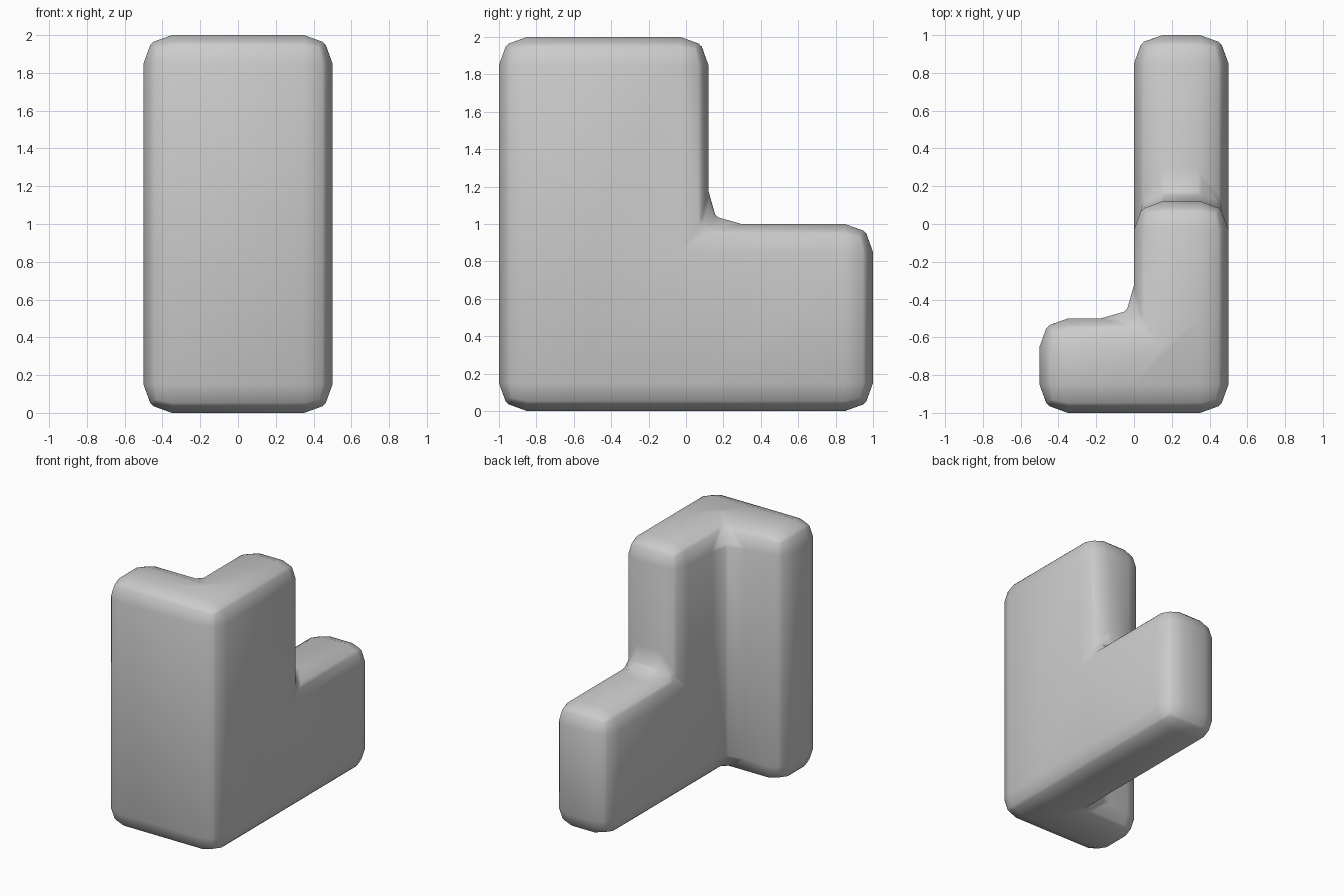
import bpy, bmesh, math

if "Cube" in bpy.data.objects:
    bpy.data.objects.remove(bpy.data.objects["Cube"])

# Grid planes of the stepped block and the cells that are filled
XS = [-0.5, 0.0, 0.5]
YS = [-1.0, -0.5, 0.12, 1.0]
ZS = [0.0, 1.0, 2.0]
CELLS = ([(0, 0, k) for k in range(2)]              # side wing, full height
         + [(1, j, k) for j in range(2) for k in range(2)]   # tall body
         + [(1, 2, 0)])                             # low rear step

bm = bmesh.new()
verts = {}


def corner(i, j, k):
    if (i, j, k) not in verts:
        verts[i, j, k] = bm.verts.new((XS[i], YS[j], ZS[k]))
    return verts[i, j, k]


# Outer skin: a face wherever a filled cell meets an empty one
for cell in CELLS:
    for axis in range(3):
        for side in (0, 1):
            near = list(cell)
            near[axis] += 2 * side - 1
            if tuple(near) in CELLS:
                continue
            u, v = (axis + 1) % 3, (axis + 2) % 3
            ring = []
            for a, b in ((0, 0), (1, 0), (1, 1), (0, 1)):
                p = list(cell)
                p[axis] += side
                p[u] += a
                p[v] += b
                ring.append(corner(*p))
            bm.faces.new(ring if side else ring[::-1])
bmesh.ops.dissolve_limit(bm, angle_limit=0.01, verts=bm.verts[:], edges=bm.edges[:])
bm.normal_update()


def bevel(width, segments, angle, profile):
    edges = [e for e in bm.edges if e.calc_face_angle(0) > math.radians(angle)]
    bmesh.ops.bevel(bm, geom=edges, offset=width, offset_type='OFFSET', affect='EDGES',
                    segments=segments, profile=profile, clamp_overlap=True)
    bm.normal_update()


# Wide rounding, then a fine chamfer along the remaining ridge
bevel(0.15, 2, 30, 0.54)
bevel(0.014, 1, 30, 0.5)

mesh = bpy.data.meshes.new("stepped_block")
bm.to_mesh(mesh)
bm.free()
block = bpy.data.objects.new("stepped_block", mesh)
bpy.context.collection.objects.link(block)
bpy.context.view_layer.objects.active = block
block.select_set(True)
bpy.ops.object.shade_smooth_by_angle(angle=math.radians(30))
